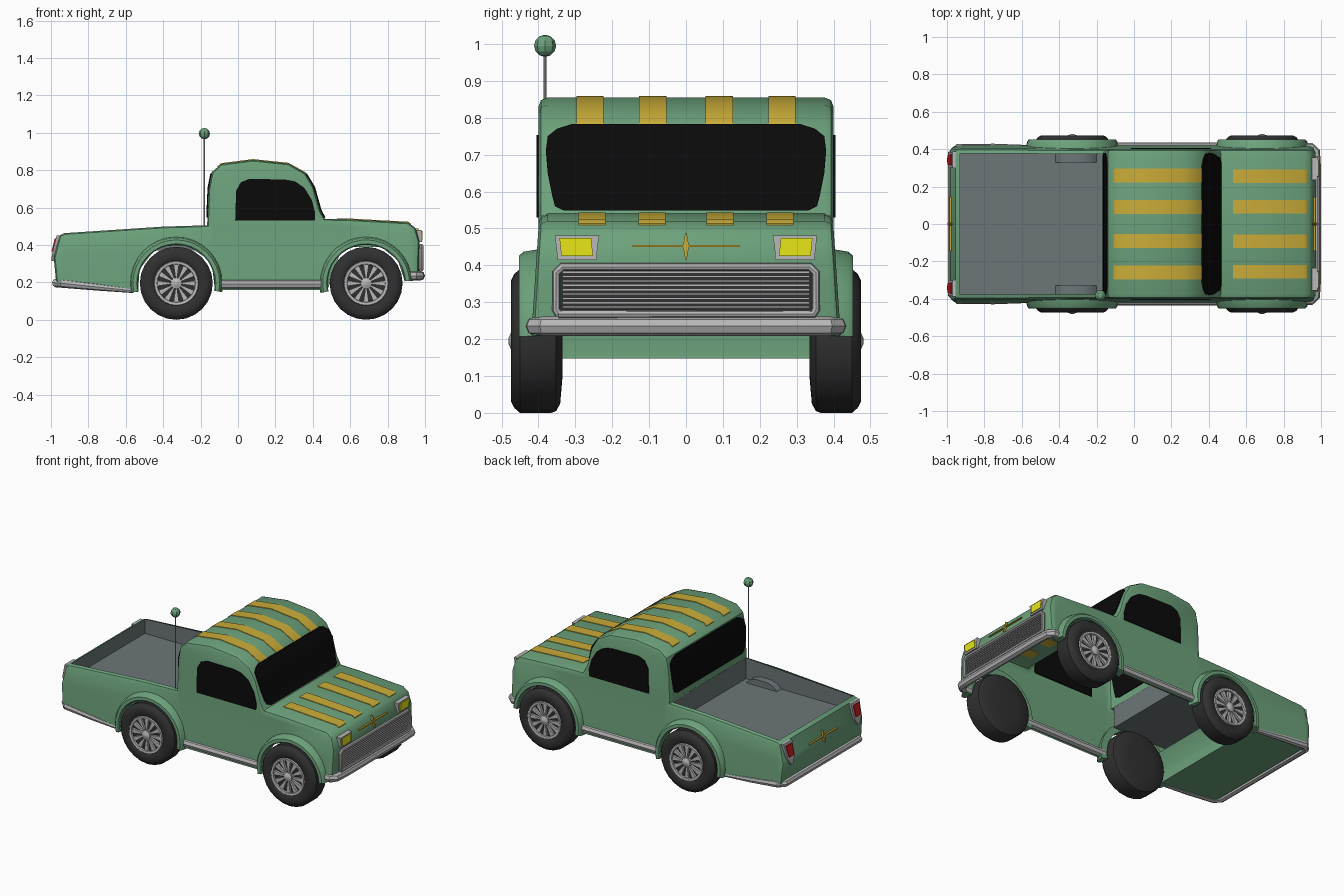
import bpy, bmesh
from math import sin, cos, pi, radians, hypot

if "Cube" in bpy.data.objects:
    bpy.data.objects.remove(bpy.data.objects["Cube"])


def mat(name, r, g, b):
    m = bpy.data.materials.new(name)
    m.diffuse_color = (r, g, b, 1)
    m.use_nodes = True
    m.node_tree.nodes["Principled BSDF"].inputs["Base Color"].default_value = m.diffuse_color
    return m


GREEN = mat("green_paint", .15, .36, .20)
YELLOW = mat("stripe_yellow", .60, .42, .04)
LAMP = mat("lamp_yellow", .80, .80, .01)
GOLD = mat("gold_trim", .55, .38, .03)
RED = mat("lamp_red", .60, .01, .01)
BLACK = mat("window_black", .003, .003, .003)
TYRE = mat("tyre_rubber", .03, .03, .03)
BED = mat("bed_grey", .15, .18, .19)
CHROME = mat("chrome", .48, .48, .48)


def finish(ob, m, angle=35):
    ob.data.materials.append(m)
    bpy.ops.object.select_all(action='DESELECT')
    ob.select_set(True)
    bpy.context.view_layer.objects.active = ob
    bpy.ops.object.shade_smooth_by_angle(angle=radians(angle))
    return ob


def mesh(name, verts, faces, m, cuts=(), shape=None):
    bm = bmesh.new()
    vs = [bm.verts.new(v) for v in verts]
    for f in faces:
        bm.faces.new([vs[i] for i in f])
    bmesh.ops.triangulate(bm, faces=[f for f in bm.faces if len(f.verts) > 24])
    for z in cuts:
        bmesh.ops.bisect_plane(bm, geom=bm.verts[:] + bm.edges[:] + bm.faces[:],
                               plane_co=(0, 0, z), plane_no=(0, 0, 1))
    if shape:
        for v in bm.verts:
            shape(v)
    bmesh.ops.recalc_face_normals(bm, faces=bm.faces)
    me = bpy.data.meshes.new(name)
    bm.to_mesh(me)
    bm.free()
    ob = bpy.data.objects.new(name, me)
    bpy.context.collection.objects.link(ob)
    return finish(ob, m)


def loft(name, rings, m):
    """Closed solid through equal rings, capped at both ends."""
    n, k = len(rings[0]), len(rings)
    faces = [(a * n + i, a * n + (i + 1) % n, (a + 1) * n + (i + 1) % n, (a + 1) * n + i)
             for a in range(k - 1) for i in range(n)]
    faces += [tuple(range(n)), tuple(range((k - 1) * n, k * n))]
    return mesh(name, [v for r in rings for v in r], faces, m)


def box(name, x, y, z, m):
    return loft(name, [[(a, y[0], z[0]), (a, y[1], z[0]), (a, y[1], z[1]), (a, y[0], z[1])] for a in x], m)


def panel(name, rows, xf, t, m):
    """Thin plate facing x that follows xf(z); rows are (z, y0, y1)."""
    return loft(name, [[(xf(z) + t, a, z), (xf(z) + t, b, z), (xf(z) - t, b, z), (xf(z) - t, a, z)]
                       for z, a, b in rows], m)


def tube(name, pts, radius, m, radii=None):
    c = bpy.data.curves.new(name, 'CURVE')
    c.dimensions, c.bevel_depth, c.bevel_resolution, c.use_fill_caps = '3D', radius, 2, True
    s = c.splines.new('POLY')
    s.points.add(len(pts) - 1)
    for i, p in enumerate(pts):
        s.points[i].co = (*p, 1)
        s.points[i].radius = radii[i] if radii else 1
    tmp = bpy.data.objects.new(name, c)
    bpy.context.collection.objects.link(tmp)
    me = bpy.data.meshes.new_from_object(tmp.evaluated_get(bpy.context.evaluated_depsgraph_get()))
    bpy.data.objects.remove(tmp)
    ob = bpy.data.objects.new(name, me)
    bpy.context.collection.objects.link(ob)
    return finish(ob, m)


def interp(pts, t, axis):
    pts = sorted(pts, key=lambda p: p[axis])
    for p, q in zip(pts, pts[1:]):
        if t <= q[axis]:
            break
    f = (t - p[axis]) / (q[axis] - p[axis])
    return p[1 - axis] + f * (q[1 - axis] - p[1 - axis])


# side outline (x, z), from rear bottom over the cab to front bottom
P = [(-.97, .18), (-.985, .33), (-.955, .45), (-.93, .463), (-.4, .498), (-.165, .505),
     (-.158, .70), (-.14, .79), (-.09, .833), (.08, .855), (.27, .835), (.36, .785),
     (.405, .71), (.44, .585), (.465, .54), (.6, .537), (.91, .52), (.95, .49), (.97, .42), (.965, .21)]
WHEELS = {"rear": -.33, "front": .685}
AXLE = .195


def inset(d):
    out = []
    nor = []
    for p, q in zip(P, P[1:]):
        l = hypot(q[0] - p[0], q[1] - p[1])
        nor.append(((q[1] - p[1]) / l, (p[0] - q[0]) / l))
    for i, p in enumerate(P):
        a, b = nor[max(i - 1, 0)], nor[min(i, len(nor) - 1)]
        k = d / (1 + a[0] * b[0] + a[1] * b[1])
        out.append((p[0] + (a[0] + b[0]) * k, p[1] + (a[1] + b[1]) * k))
    return out


def arc(cx, a0, a1, r=.21, n=13):
    return [(cx + r * cos(radians(a0 + (a1 - a0) * i / (n - 1))),
             AXLE + r * sin(radians(a0 + (a1 - a0) * i / (n - 1)))) for i in range(n)]


# body shell, open below, with wheel arches and bed opening
n = len(P)
verts = [(x, y, z) for y, d in ((.4, .025), (.393, .007), (.375, 0), (-.375, 0), (-.393, .007), (-.4, .025))
         for x, z in inset(d)]
faces = [(k * n + i, k * n + i + 1, (k + 1) * n + i + 1, (k + 1) * n + i)
         for k in range(5) for i in range(n - 1) if not (k == 2 and i in (3, 4))]
B = [(.89, .21)] + arc(.685, 5, 190) + arc(-.33, -10, 193)
nb, b0, b1 = len(B), 6 * n, 6 * n + len(B)
verts += [(x, y, z) for y in (.4, -.4) for x, z in B]
faces += [[*range(n), *range(b0, b1)], [*range(5 * n, 6 * n), *range(b1, b1 + nb)]]
faces += [(b1 - 1, 0, 5 * n, b1 + nb - 1)]
faces += [(b0 + j, b0 + j + 1, b1 + j + 1, b1 + j) for j in range(nb - 4, nb - 1)]


def flare_out(v):
    v.co.y *= 1 + .05 * min(max((.5 - v.co.z) / .3, 0), 1)


mesh("body", verts, faces, GREEN, (.5, .35, .22), flare_out)

# cargo bed tub with wheel wells
X0, X1, W, F = -.93, -.166, .376, .37
mesh("bed_tub", [(x, y, z) for x, top in ((X0, .463), (X1, .505)) for y in (-W, W) for z in (F, top)],
     [(0, 2, 6, 4), (0, 1, 3, 2), (4, 5, 7, 6), (0, 1, 5, 4), (2, 3, 7, 6)], BED)
for s in (1, -1):
    well = [(-.42, F), (-.39, .398), (-.35, .41), (-.27, .41), (-.23, .398), (-.20, F)]
    loft("bed_wheel_well", [[(x, s * y, z) for x, z in well] for y in (.33, .376)], BED)

# windows
front_x = lambda z: interp(P[11:15], z, 1)
back_x = lambda z: interp(P[5:8], z, 1)
glass = [(.548, .33), (.56, .355), (.585, .362), (.65, .375), (.71, .38), (.75, .375), (.77, .35), (.783, .31)]
panel("windshield", [(z, -w, w) for z, w in glass], front_x, .007, BLACK)
panel("rear_window", [(z, -w, w) for z, w in glass], back_x, .006, BLACK)
side = [(-.015, .53), (.41, .53), (.413, .57), (.395, .64), (.355, .705), (.305, .74), (.25, .75),
        (.06, .753), (.015, .735), (-.01, .69)]
for s in (1, -1):
    loft("side_window", [[(x, s * y, z) for x, z in side] for y in (.393, .405)], BLACK)

# roof and hood stripes following the outline
for name, a, b, ys in (("roof_stripe", -.11, .365, (.26, .09)), ("hood_stripe", .53, .925, (.255, .092))):
    top = P[7:13] if a < 0 else P[14:18]
    xs = [a] + [p[0] for p in top if a < p[0] < b] + [b]
    for y in (*ys, -ys[0], -ys[1]):
        loft(name, [[(x, y + w, interp(top, x, 0) + h) for w, h in ((-.037, -.004), (.037, -.004), (.037, .004), (-.037, .004))]
                    for x in xs], YELLOW)

# wheels
tyre = [(.10, .335), (.17, .341), (.19, .352), (.195, .365), (.195, .45), (.182, .465), (.165, .474),
        (.13, .472), (.12, .466), (.115, .452)]
rim = [(.10, .462), (.103, .472), (.117, .474), (.121, .462)]
hub = [(.03, .45), (.03, .472), (.016, .477), (.008, .481)]
for end, cx in WHEELS.items():
    for s in (1, -1):
        def ring(r, y, k=24):
            return [(cx + r * cos(2 * pi * i / k), s * y, AXLE + r * sin(2 * pi * i / k)) for i in range(k)]
        loft(end + "_tyre", [ring(*p) for p in tyre], TYRE)
        R = [ring(*p) for p in rim]
        loops = [[r[i] for r in R] for i in range(24)]
        mesh(end + "_rim", [v for l in loops for v in l],
             [(i * 4 + j, i * 4 + (j + 1) % 4, (i + 1) % 24 * 4 + (j + 1) % 4, (i + 1) % 24 * 4 + j)
              for i in range(24) for j in range(4)], CHROME)
        loft(end + "_hub", [ring(r, y, 12) for r, y in hub], CHROME)
        for i in range(12):
            a = 2 * pi * i / 12
            spoke = [(.02, -.003), (.105, -.015), (.105, .015), (.02, .003)]
            loft(end + "_spoke", [[(cx + u * cos(a) - v * sin(a), s * y, AXLE + u * sin(a) + v * cos(a))
                                   for u, v in spoke] for y in (.45, .466)], CHROME)
        # fender flare around the wheel
        section = [(.206, .39), (.206, .447), (.212, .453), (.232, .452), (.242, .44), (.25, .39)]
        lo = 3 if end == "front" else -11
        rings = []
        for i in range(19):
            t = radians(lo + (192 - lo) * i / 18)
            rings.append([(cx + r * cos(t), s * y, AXLE + r * sin(t)) for r, y in section])
        loft(end + "_fender_flare", rings, GREEN)

# bumpers and side sills
half = [(.89, .41, .235), (.945, .408, .235), (.97, .385, .235), (.974, .30, .235)]
tube("front_bumper", half + [(x, -y, z) for x, y, z in half[::-1]], .026, CHROME)
half = [(-.56, .41, .155), (-.75, .41, .175), (-.94, .405, .195), (-.972, .375, .197)]
rad = [.5, .8, 1, 1]
tube("rear_bumper", half + [(x, -y, z) for x, y, z in half[::-1]], .024, CHROME, rad + rad[::-1])
for s in (1, -1):
    tube("side_sill", [(-.115, s * .41, .19), (.47, s * .41, .19)], .026, CHROME)

# grille
box("grille_back", (.955, .976), (-.34, .34), (.262, .392), TYRE)
for i in range(10):
    z = .272 + i * .0118
    box("grille_slat", (.97, .986), (-.335, .335), (z, z + .006), CHROME)
frame = [(-.345, .268), (-.352, .28), (-.352, .38), (-.335, .396), (.335, .396), (.352, .38), (.352, .28), (.345, .268)]
tube("grille_frame", [(.98, y, z) for y, z in frame + frame[:1]], .011, CHROME)

# lights
nose_x = lambda z: interp(P[17:20], z, 1)
tail_x = lambda z: interp(P[0:3], z, 1)
for s in (1, -1):
    panel("headlight_housing", [(.415, s * .242, s * .348), (.45, s * .24, s * .352), (.481, s * .235, s * .355)],
          lambda z: .962, .02, CHROME)
    panel("headlight", [(.425, s * .252, s * .338), (.474, s * .257, s * .343)], lambda z: .972, .015, LAMP)
    panel("tail_light_housing", [(.315, s * .328, s * .352), (.36, s * .305, s * .378), (.45, s * .30, s * .388)],
          lambda z: tail_x(z) - .002, .013, CHROME)
    panel("tail_light", [(.365, s * .318, s * .365), (.435, s * .314, s * .373)],
          lambda z: tail_x(z) - .01, .011, RED)

# plain crossed trim bars, front and rear
for name, xf, z0 in (("front", nose_x, .452), ("rear", tail_x, .36)):
    panel(name + "_trim_bar", [(z0 - .003, -.145, .145), (z0 + .003, -.145, .145)], xf, .011, GOLD)
    panel(name + "_trim_upright", [(z0 - .036, -.002, .002), (z0, -.008, .008), (z0 + .036, -.002, .002)],
          xf, .014, GOLD)

# antenna
tube("antenna_rod", [(-.18, -.382, .48), (-.18, -.382, .99)], .004, CHROME)
bpy.ops.mesh.primitive_uv_sphere_add(segments=8, ring_count=6, radius=.03, location=(-.18, -.382, .995))
ball = bpy.context.object
ball.name = "antenna_ball"
finish(ball, GREEN, 20)
